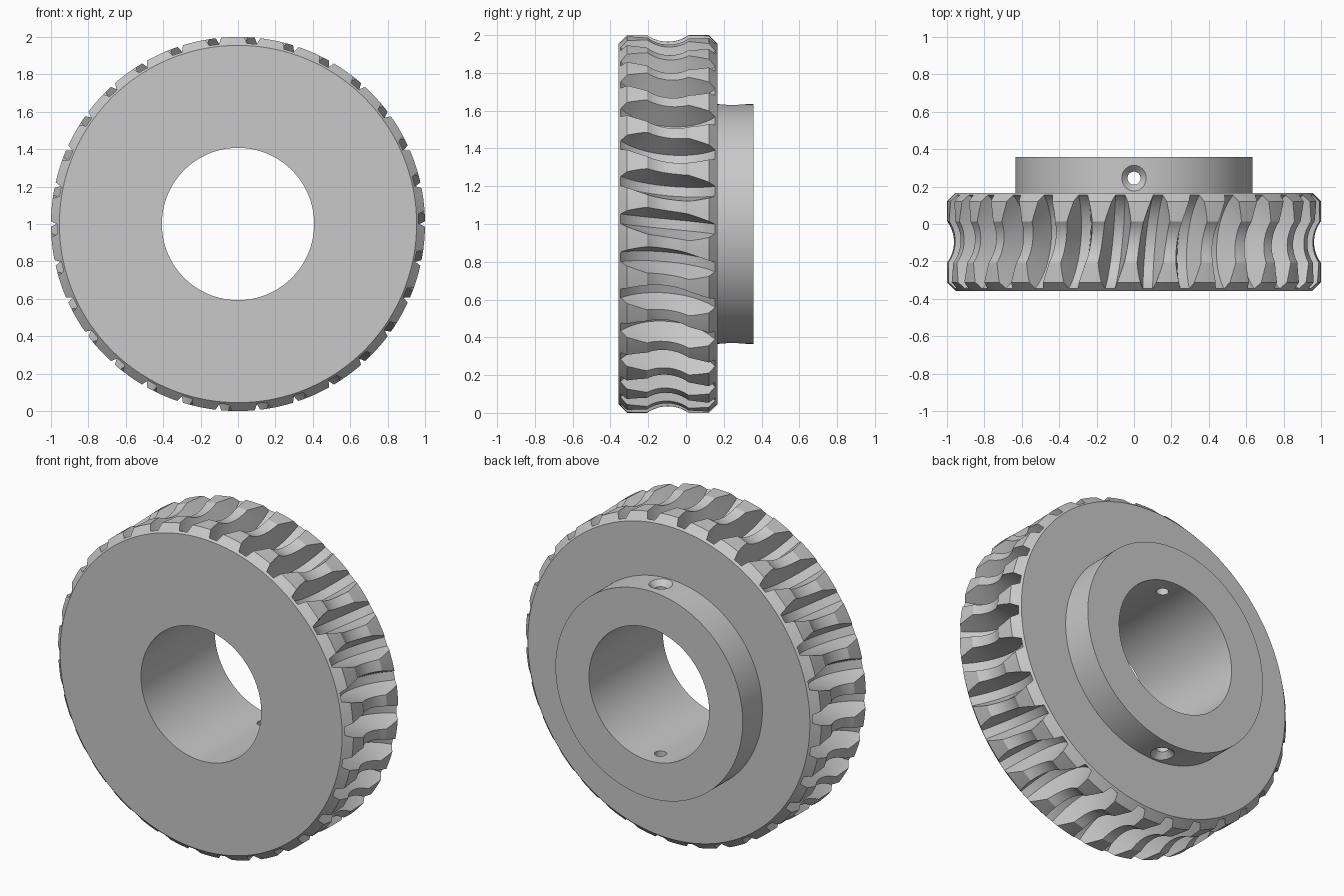
import bpy, bmesh
from math import sin, cos, pi, radians, tan, sqrt
from mathutils import Matrix, Vector

cube = bpy.data.objects.get("Cube")
if cube:
    bpy.data.objects.remove(cube, do_unlink=True)

TEETH = 30
MID = -0.096           # middle of the toothed rim along y
WORM_DIST = 1.155      # wheel axis to worm axis
WORM_TIP = 0.314
WORM_ROOT = 0.19
PITCH = 2 * pi * 0.9 / TEETH
FACE, RIM_BACK, HUB_BACK, CHAMFER = -0.357, 0.166, 0.357, 0.045
BORE, HUB = 0.407, 0.634

steel = bpy.data.materials.new("steel_grey")
steel.use_nodes = True
grey = (0.58, 0.58, 0.58, 1)
steel.diffuse_color = grey
steel.node_tree.nodes["Principled BSDF"].inputs["Base Color"].default_value = grey


def finish(bm, name):
    bmesh.ops.recalc_face_normals(bm, faces=bm.faces)
    mesh = bpy.data.meshes.new(name)
    bm.to_mesh(mesh)
    bm.free()
    obj = bpy.data.objects.new(name, mesh)
    bpy.context.collection.objects.link(obj)
    mesh.materials.append(steel)
    return obj


def lathe(name, profile, steps, matrix, closed):
    """Turn (radius, height) points around z, then place with the matrix."""
    bm = bmesh.new()
    vs = [bm.verts.new((r, 0, h)) for r, h in profile]
    pairs = list(zip(vs, vs[1:])) + ([(vs[-1], vs[0])] if closed else [])
    edges = [bm.edges.new(p) for p in pairs]
    bmesh.ops.spin(bm, geom=vs + edges, cent=(0, 0, 0), axis=(0, 0, 1),
                   angle=2 * pi, steps=steps)
    bmesh.ops.remove_doubles(bm, verts=bm.verts, dist=1e-5)
    bm.transform(matrix)
    return finish(bm, name)


def cut(target, cutter):
    cutter.hide_render = True
    mod = target.modifiers.new("cut", 'BOOLEAN')
    mod.operation = 'DIFFERENCE'
    mod.solver = 'EXACT'
    mod.object = cutter
    bpy.context.view_layer.objects.active = target
    bpy.ops.object.modifier_apply(modifier=mod.name)
    bpy.data.objects.remove(cutter, do_unlink=True)


# Wheel blank: chamfered rim with a hollow throat, rear hub and bore
half = sqrt(WORM_ROOT ** 2 - (WORM_DIST - 1) ** 2)
throat = []
for i in range(13):
    d = half * (i / 6 - 1)
    throat.append((WORM_DIST - sqrt(WORM_ROOT ** 2 - d * d), MID + d))
profile = [(BORE, FACE), (1 - CHAMFER, FACE), (1, FACE + CHAMFER), *throat,
           (1, RIM_BACK - CHAMFER), (1 - CHAMFER, RIM_BACK),
           (HUB, RIM_BACK), (HUB, HUB_BACK), (BORE, HUB_BACK)]
wheel = lathe("worm_wheel", profile, 180, Matrix.Rotation(-pi / 2, 4, 'X'), True)

# Tooth gaps: one worm thread section swept around the worm axis, repeated
bm = bmesh.new()
inner = 0.16
tip_w = 0.026
inner_w = tip_w + (WORM_TIP - inner) * tan(radians(20))
for k in range(TEETH):
    turn = Matrix.Rotation(2 * pi * (k + 0.5) / TEETH, 3, 'Y')
    rings = []
    for i in range(25):
        phi = radians(75) * (i / 12 - 1)
        shift = PITCH * phi / (2 * pi)
        ring = []
        for x, rho in ((-tip_w, WORM_TIP), (tip_w, WORM_TIP),
                       (inner_w, inner), (-inner_w, inner)):
            p = Vector((x + shift, MID + rho * sin(phi), WORM_DIST - rho * cos(phi)))
            ring.append(bm.verts.new(turn @ p))
        rings.append(ring)
    for a, b in zip(rings, rings[1:]):
        for j in range(4):
            n = (j + 1) % 4
            bm.faces.new((a[j], a[n], b[n], b[j]))
    bm.faces.new(rings[0])
    bm.faces.new(rings[-1])
cut(wheel, finish(bm, "tooth_gap_cutter"))

# Countersunk set screw holes through the top and bottom of the hub
side = [(0.035, 0.6), (0.075, 0.64), (0.075, 0.66), (0, 0.66)]
screw = [(r, -h) for r, h in reversed(side)] + side
cut(wheel, lathe("screw_hole_cutter", screw, 32,
                 Matrix.Translation((0, 0.245, 0)), False))

# Stand the wheel on the floor and smooth the round surfaces
wheel.data.transform(Matrix.Translation((0, 0, 1)))
bpy.ops.object.select_all(action='DESELECT')
wheel.select_set(True)
bpy.context.view_layer.objects.active = wheel
bpy.ops.object.shade_smooth_by_angle(angle=radians(25))
